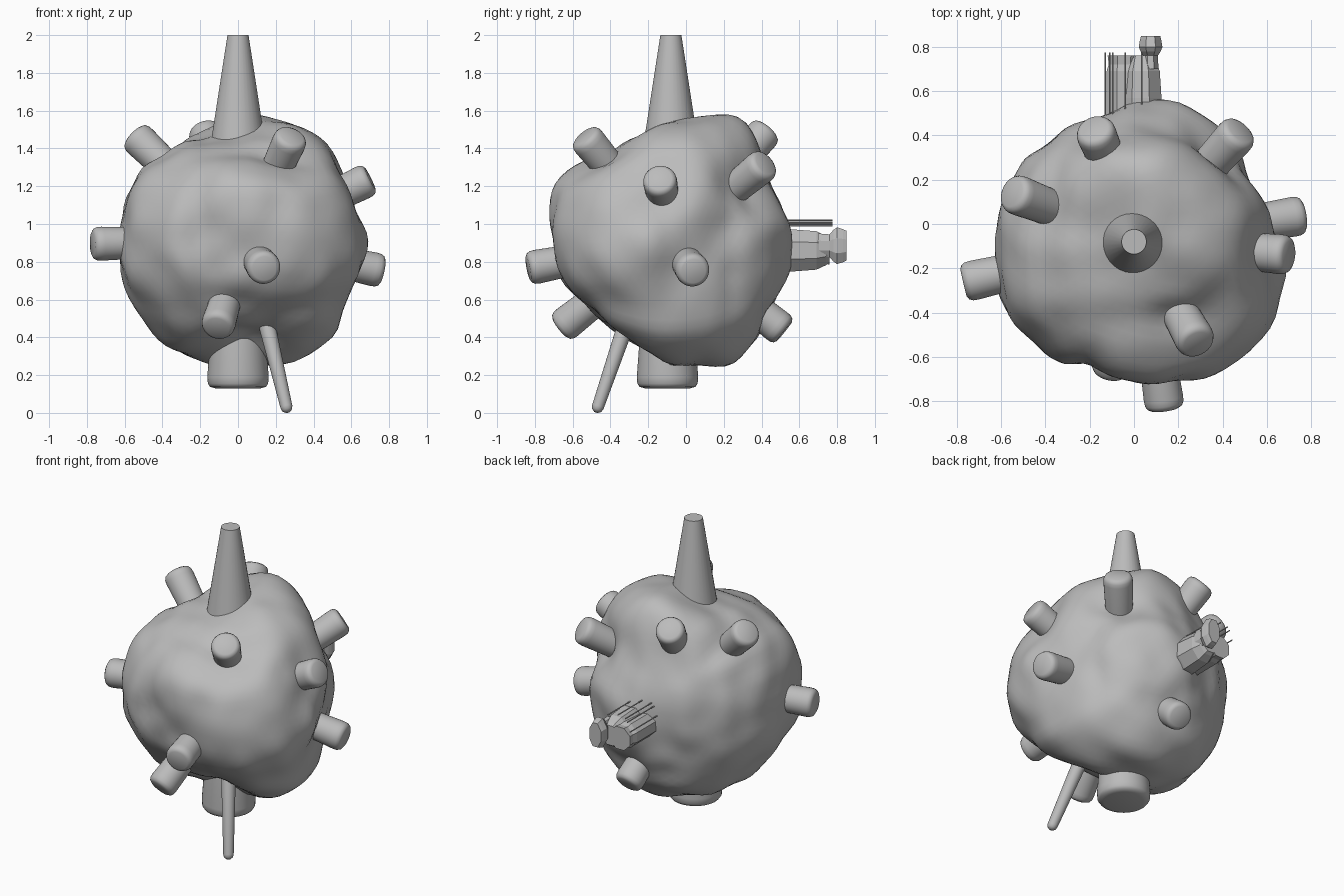
import bpy, bmesh, math
from mathutils import Vector, noise

if "Cube" in bpy.data.objects:
    bpy.data.objects.remove(bpy.data.objects["Cube"])

CENTRE = Vector((0.03, -0.08, 0.91))

grey = bpy.data.materials.new("plain grey")
grey.diffuse_color = (0.5, 0.5, 0.5, 1)
grey.use_nodes = True
grey.node_tree.nodes["Principled BSDF"].inputs["Base Color"].default_value = grey.diffuse_color


def finish(name, bm, smooth=None):
    me = bpy.data.meshes.new(name)
    bmesh.ops.recalc_face_normals(bm, faces=bm.faces[:])
    bm.to_mesh(me)
    bm.free()
    ob = bpy.data.objects.new(name, me)
    bpy.context.collection.objects.link(ob)
    me.materials.append(grey)
    if smooth:
        bpy.ops.object.select_all(action='DESELECT')
        ob.select_set(True)
        bpy.context.view_layer.objects.active = ob
        bpy.ops.object.shade_smooth_by_angle(angle=math.radians(smooth))
    return ob


def lathe(name, start, direction, profile, sides, smooth=None, squash=1.0):
    """Rings of (distance, radius) along a direction, capped at both ends."""
    bm = bmesh.new()
    q = Vector(direction).normalized().to_track_quat('Z', 'Y')
    rings = []
    for dist, r in profile:
        ring = []
        for i in range(sides):
            a = 2 * math.pi * (i + 0.5) / sides
            p = Vector(start) + q @ Vector((r * math.cos(a), r * math.sin(a), dist))
            p.x = start[0] + (p.x - start[0]) * squash
            ring.append(bm.verts.new(p))
        rings.append(ring)
    for a, b in zip(rings, rings[1:]):
        for i in range(sides):
            j = (i + 1) % sides
            bm.faces.new((a[i], a[j], b[j], b[i]))
    bm.faces.new(rings[0])
    bm.faces.new(rings[-1])
    return finish(name, bm, smooth)


# Lumpy body: three outlines (front, side, top) blended by direction
front = [(-.62, .7), (-.62, .93), (-.56, 1.23), (-.35, 1.4), (-.1, 1.48), (.13, 1.56), (.3, 1.54),
         (.48, 1.41), (.6, 1.27), (.66, 1.1), (.69, .9), (.65, .75), (.57, .58), (.47, .38),
         (.3, .26), (.12, .24), (-.2, .28), (-.37, .34), (-.5, .5)]
side = [(-.73, 1.05), (-.71, 1.2), (-.6, 1.3), (-.4, 1.38), (-.2, 1.46), (0, 1.53), (.15, 1.6),
        (.31, 1.58), (.37, 1.45), (.4, 1.28), (.5, 1.1), (.56, .9), (.53, .75), (.45, .55),
        (.36, .35), (.2, .24), (0, .26), (-.2, .35), (-.37, .43), (-.52, .57), (-.64, .7), (-.67, .88)]
top = [(.1, .56), (.3, .5), (.43, .38), (.53, .17), (.62, 0), (.68, -.28), (.63, -.44), (.5, -.6),
       (.35, -.68), (.1, -.72), (-.1, -.66), (-.4, -.57), (-.55, -.43), (-.62, -.28), (-.6, -.05),
       (-.62, .03), (-.55, .2), (-.35, .4), (-.15, .46)]


def outline(points, i, j):
    polar = []
    for u, v in points:
        du, dv = u - CENTRE[i], v - CENTRE[j]
        polar.append((math.atan2(dv, du), math.hypot(du, dv)))

    def radius(d):
        a = math.atan2(d[j], d[i])
        total = weight = 0
        for b, r in polar:
            diff = (a - b + math.pi) % (2 * math.pi) - math.pi
            w = math.exp(-(diff / 0.13) ** 2 / 2) + 1e-9
            total += w * r
            weight += w
        return total / weight
    return radius


# Dents: direction from the centre, depth
dents = [((.45, .5, .42), .07), ((.66, -.06, .32), .06), ((.71, .12, -.15), .05),
         ((.25, -.45, .55), .045), ((.12, -.24, -.48), .05), ((-.05, -.2, -.6), .03),
         ((-.58, .22, .56), .025), ((-.1, -.05, .6), .02), ((.1, .55, -.5), .02)]
dents = [(Vector(d).normalized(), depth) for d, depth in dents]

outlines = [(outline(front, 0, 2), 1), (outline(side, 1, 2), 0), (outline(top, 0, 1), 2)]
bm = bmesh.new()
bmesh.ops.create_icosphere(bm, subdivisions=5, radius=1)
for v in bm.verts:
    d = v.co.normalized()
    total = weight = 0
    for radius, n in outlines:
        w = (1 - d[n] ** 2) / (d[n] ** 2 + 0.03)
        total += w * radius(d)
        weight += w
    r = total / weight + 0.022 * noise.noise(d * 3.5) + 0.004
    for dd, depth in dents:
        r -= depth * math.exp(-(d.angle(dd) / 0.3) ** 2)
    v.co = CENTRE + d * r
finish("body", bm, 60)

# Blunt pegs pointing out from the body, listed by tip position
tips = [(-.77, -.265, .895), (-.55, .14, 1.47), (-.18, .43, 1.5), (.48, .42, 1.32),
        (.285, -.54, 1.465), (.7, -.14, 1.24), (.765, .04, .75), (.14, -.835, .765),
        (-.11, -.665, .45), (.07, .52, .43)]
for i, tip in enumerate(tips):
    tip = Vector(tip)
    d = (tip - CENTRE).normalized()
    lathe(f"peg_{i + 1}", tip - d * 0.33, d,
          [(0, .08), (.28, .09), (.305, .088), (.321, .08), (.33, .064)], 32, 40)

# Tapered spout on top
lathe("top_spout", (0, -.08, 1.42), (0, 0, 1), [(0, .146), (.58, .056)], 32, 15)

# Thick foot underneath
lathe("foot", (0, -.098, .5), (0, 0, -1),
      [(0, .14), (.31, .163), (.345, .16), (.362, .148), (.37, .12)], 40, 40)

# Thin leaning prong
base, end = Vector((.14, -.30, .52)), Vector((.263, -.476, .004))
length = (end - base).length
lathe("thin_prong", base, end - base,
      [(0, .046), (length - .03, .032), (length - .012, .027), (length, .012)], 24, 40)

# Faceted plugs on the back
lathe("back_plug_wide", (-.045, .45, .86), (0, 1, 0),
      [(0, .085), (.24, .085), (.27, .075), (.31, .08)], 8)
lathe("back_plug_long", (.03, .45, .86), (0, 1, 0),
      [(0, .12), (.12, .12), (.24, .11), (.29, .085), (.31, .07)], 8, None, .85)
lathe("back_plug_end", (.075, .70, .885), (0, 1, 0),
      [(0, .07), (.06, .065), (.08, .09), (.10, .105), (.13, .095), (.15, .085)], 8, None, .55)

# Fine wires beside the plugs
for i, (x, z) in enumerate([(-.13, .93), (-.11, .99), (-.095, 1.01), (-.04, 1.02), (.035, 1.0)]):
    lathe(f"back_wire_{i + 1}", (x, .48, z), (0, 1, 0), [(0, .004), (.295, .004)], 6)
